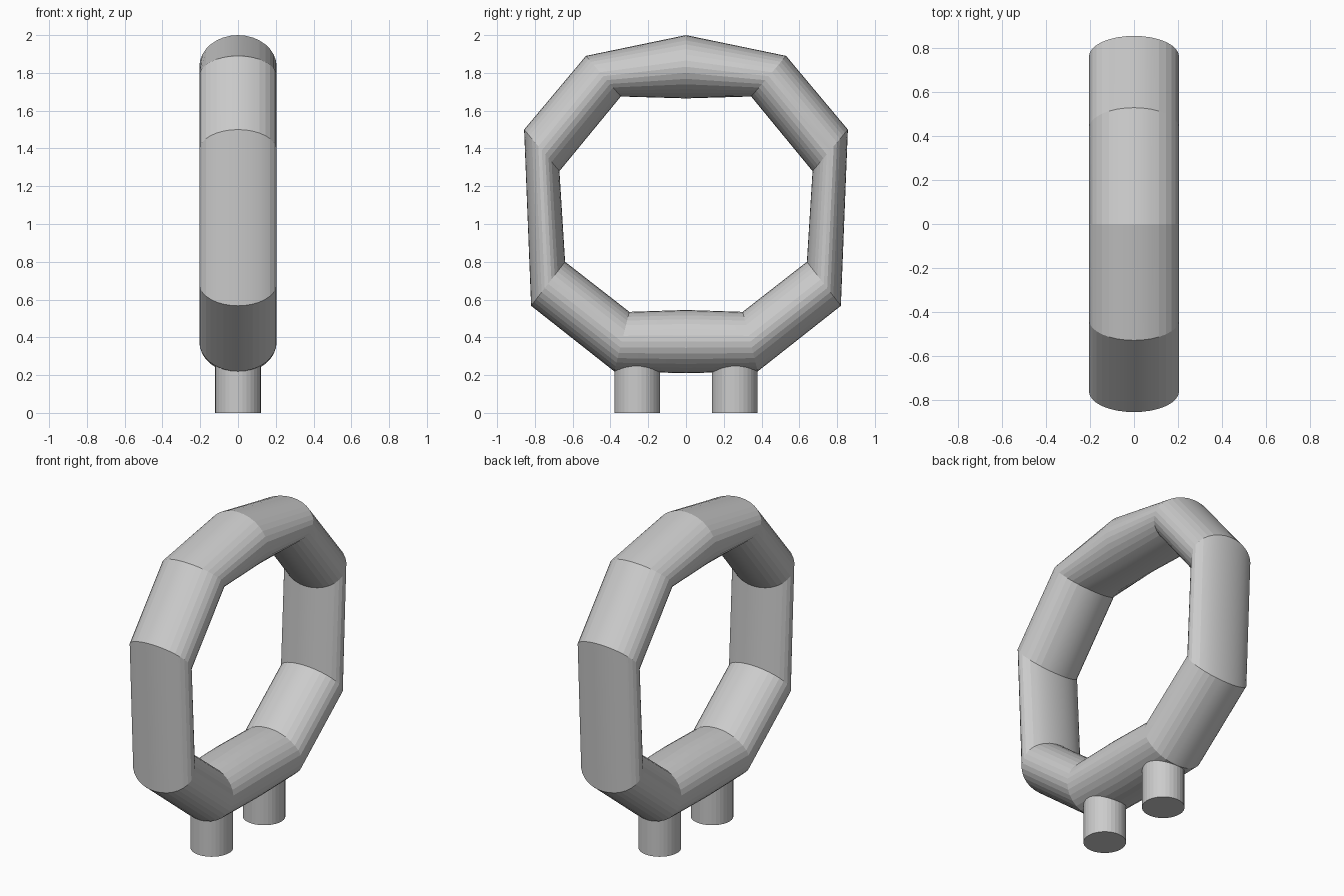
import bpy, bmesh
from math import cos, sin, pi
from mathutils import Vector

if "Cube" in bpy.data.objects:
    bpy.data.objects.remove(bpy.data.objects["Cube"])

SIDES = 32
HALF_WIDTH = 0.205

# Mitre joints of one half of the ring: (outer y, outer z, inner y, inner z)
joints = [
    (0.00, 2.00, 0.00, 1.665),
    (0.53, 1.89, 0.345, 1.675),
    (0.857, 1.50, 0.67, 1.28),
    (0.82, 0.567, 0.64, 0.80),
    (0.38, 0.22, 0.30, 0.535),
    (0.00, 0.21, 0.00, 0.545),
]
# Mirror the half to close the loop
joints += [(-a, b, -c, d) for a, b, c, d in reversed(joints[1:-1])]


def make_object(name, bm):
    bmesh.ops.recalc_face_normals(bm, faces=bm.faces)
    mesh = bpy.data.meshes.new(name)
    bm.to_mesh(mesh)
    bm.free()
    obj = bpy.data.objects.new(name, mesh)
    bpy.context.collection.objects.link(obj)
    return obj


# Faceted ring tube: an ellipse at every joint, bridged to the next
bm = bmesh.new()
rings = []
for oy, oz, iy, iz in joints:
    outer, inner = Vector((0, oy, oz)), Vector((0, iy, iz))
    mid, arm = (outer + inner) / 2, (outer - inner) / 2
    rings.append([bm.verts.new(mid + arm * cos(2 * pi * k / SIDES)
                               + Vector((HALF_WIDTH * sin(2 * pi * k / SIDES), 0, 0)))
                  for k in range(SIDES)])
for i, a in enumerate(rings):
    b = rings[(i + 1) % len(rings)]
    for k in range(SIDES):
        n = (k + 1) % SIDES
        bm.faces.new((a[k], a[n], b[n], b[k]))
ring = make_object("ring_tube", bm)

# Two short legs sunk into the underside of the ring
for name, side in (("front_leg", -1), ("back_leg", 1)):
    bpy.ops.mesh.primitive_cylinder_add(vertices=SIDES, radius=0.121, depth=0.29,
                                        location=(0, side * 0.258, 0.145))
    leg = bpy.context.object
    leg.name = name

# Smooth around the tubes, crisp at the joints
bpy.ops.object.select_all(action='DESELECT')
for obj in bpy.context.collection.objects:
    obj.select_set(True)
bpy.context.view_layer.objects.active = ring
bpy.ops.object.shade_smooth_by_angle(angle=0.15)
